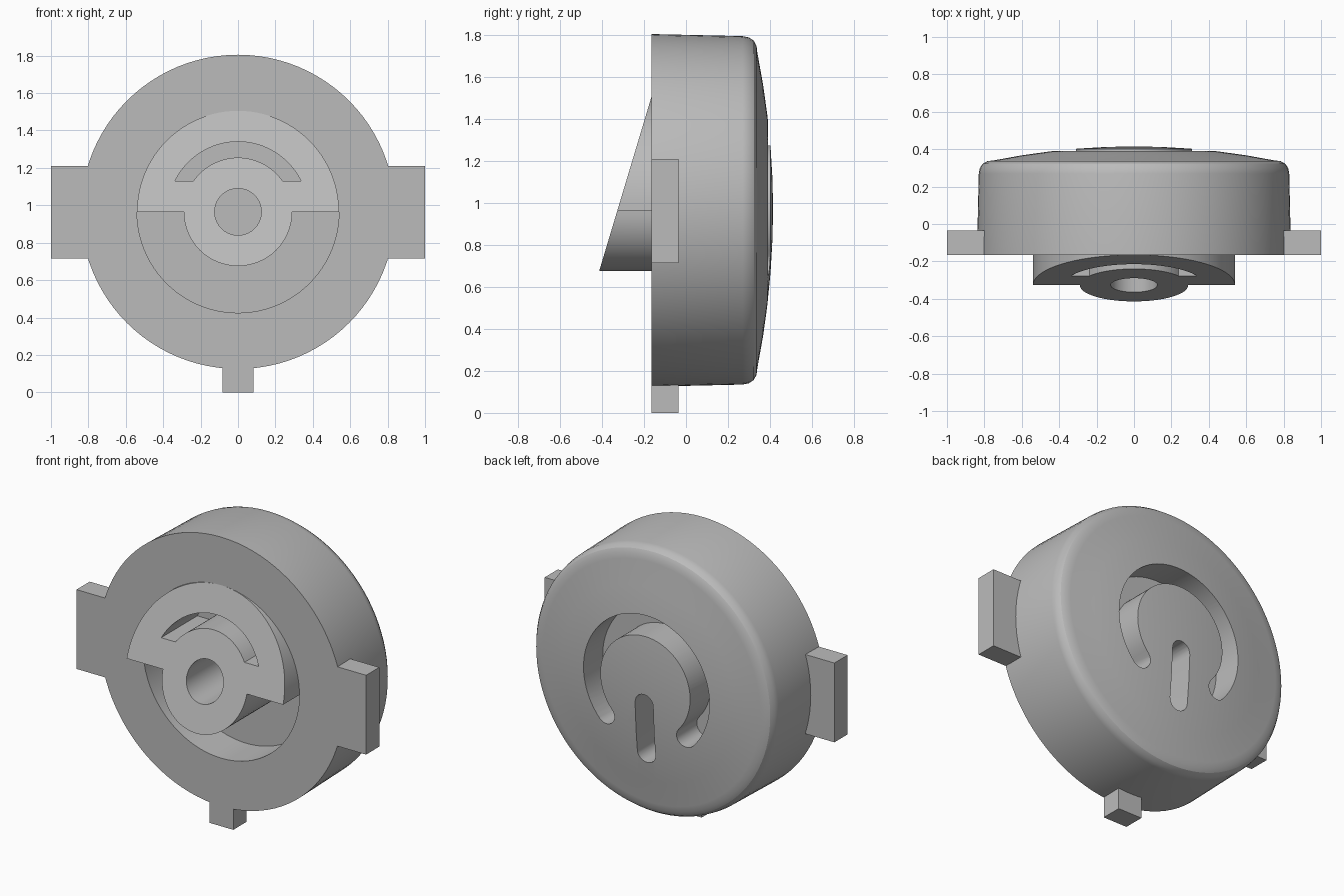
import bpy
import bmesh
from math import sin, cos, asin, radians, pi

cube = bpy.data.objects.get("Cube")
if cube:
    bpy.data.objects.remove(cube, do_unlink=True)

CZ = 0.965        # height of the button axis
FRONT = -0.165    # front rim plane
FLOOR = 0.08      # bottom of the front recess
R_IN = 0.54       # recess radius

grey = bpy.data.materials.new("plain grey")
grey.use_nodes = True
grey.diffuse_color = (0.5, 0.5, 0.5, 1)
grey.node_tree.nodes["Principled BSDF"].inputs["Base Color"].default_value = (0.5, 0.5, 0.5, 1)


def finish(name, bm):
    bmesh.ops.recalc_face_normals(bm, faces=bm.faces)
    mesh = bpy.data.meshes.new(name)
    bm.to_mesh(mesh)
    bm.free()
    mesh.materials.append(grey)
    ob = bpy.data.objects.new(name, mesh)
    bpy.context.collection.objects.link(ob)
    return ob


def arc(radius, start, end, steps, cx=0, cz=0):
    return [(cx + radius * cos(start + (end - start) * i / steps),
             cz + radius * sin(start + (end - start) * i / steps))
            for i in range(steps + 1)]


def prism(name, outline, front, back):
    """Extrude an x/z outline along y; front is a function of height."""
    bm = bmesh.new()
    a = [bm.verts.new((x, front(z), z + CZ)) for x, z in outline]
    b = [bm.verts.new((x, back, z + CZ)) for x, z in outline]
    bm.faces.new(a)
    bm.faces.new(b)
    n = len(a)
    for i in range(n):
        j = (i + 1) % n
        bm.faces.new((a[i], a[j], b[j], b[i]))
    return finish(name, bm)


def activate(ob):
    bpy.ops.object.select_all(action="DESELECT")
    ob.select_set(True)
    bpy.context.view_layer.objects.active = ob


def cut(ob, cutter):
    mod = ob.modifiers.new("cut", "BOOLEAN")
    mod.operation = "DIFFERENCE"
    mod.solver = "EXACT"
    mod.object = cutter
    activate(ob)
    bpy.ops.object.modifier_apply(modifier=mod.name)
    bpy.data.objects.remove(cutter, do_unlink=True)


def smooth(ob):
    activate(ob)
    bpy.ops.object.shade_smooth_by_angle(angle=radians(25))


# Round body: turned profile with front recess, soft edge and domed back
profile = [(0, FLOOR), (R_IN, FLOOR), (R_IN, FRONT), (0.84, FRONT), (0.83, 0.27),
           (0.824, 0.3), (0.808, 0.323), (0.784, 0.336)]
profile += [(r, 0.415 - 0.133 * r * r) for r in (0.75, 0.6, 0.45, 0.3, 0.15, 0)]
bm = bmesh.new()
verts = [bm.verts.new((r, y, CZ)) for r, y in profile]
edges = [bm.edges.new(pair) for pair in zip(verts, verts[1:])]
bmesh.ops.spin(bm, geom=verts + edges, cent=(0, 0, CZ), axis=(0, 1, 0),
               angle=2 * pi, steps=96, use_duplicate=False)
bmesh.ops.remove_doubles(bm, verts=bm.verts, dist=0.0005)
body = finish("button_body", bm)

# Power symbol slots sunk into the back
HALF = 0.0625
MID = 0.3725
a0, a1 = radians(-42), radians(222)
ring = arc(MID + HALF, a0, a1, 64)
ring += arc(HALF, a1, a1 + pi, 10, MID * cos(a1), MID * sin(a1))[1:-1]
ring += arc(MID - HALF, a1, a0, 64)
ring += arc(HALF, a0 + pi, a0 + 2 * pi, 10, MID * cos(a0), MID * sin(a0))[1:-1]
bar = arc(HALF, 0, pi, 12, 0, -0.11) + arc(HALF, pi, 2 * pi, 12, 0, -0.42)
for outline in (ring, bar):
    cut(body, prism("slot_cutter", outline, lambda z: 0.2, 0.6))
smooth(body)

# Sloped front insert: upper half disc joined to a round boss
insert_outline = arc(R_IN, 0, pi, 48) + arc(0.29, pi, 2 * pi, 32)
insert = prism("sloped_insert", insert_outline,
               lambda z: FRONT - 0.3 * (R_IN - z), FLOOR)

# Centre bore and curved slot through the insert
bore = arc(0.125, 0, 2 * pi, 40)[:-1]
t_out, t_in = asin(0.165 / 0.375), asin(0.165 / 0.29)
crescent = arc(0.375, t_out, pi - t_out, 32) + arc(0.29, pi - t_in, t_in, 32)
for outline in (bore, crescent):
    cut(insert, prism("insert_cutter", outline, lambda z: -0.8, 0.3))
smooth(insert)


# Side lugs and bottom key, flush with the front rim
def block(name, x0, x1, z0, z1):
    outline = [(x0, z0 - CZ), (x1, z0 - CZ), (x1, z1 - CZ), (x0, z1 - CZ)]
    return prism(name, outline, lambda z: FRONT, -0.035)


block("left_lug", 0.8, 1, 0.715, 1.21)
block("right_lug", -1, -0.8, 0.715, 1.21)
block("bottom_key", -0.083, 0.083, 0, 0.135)
